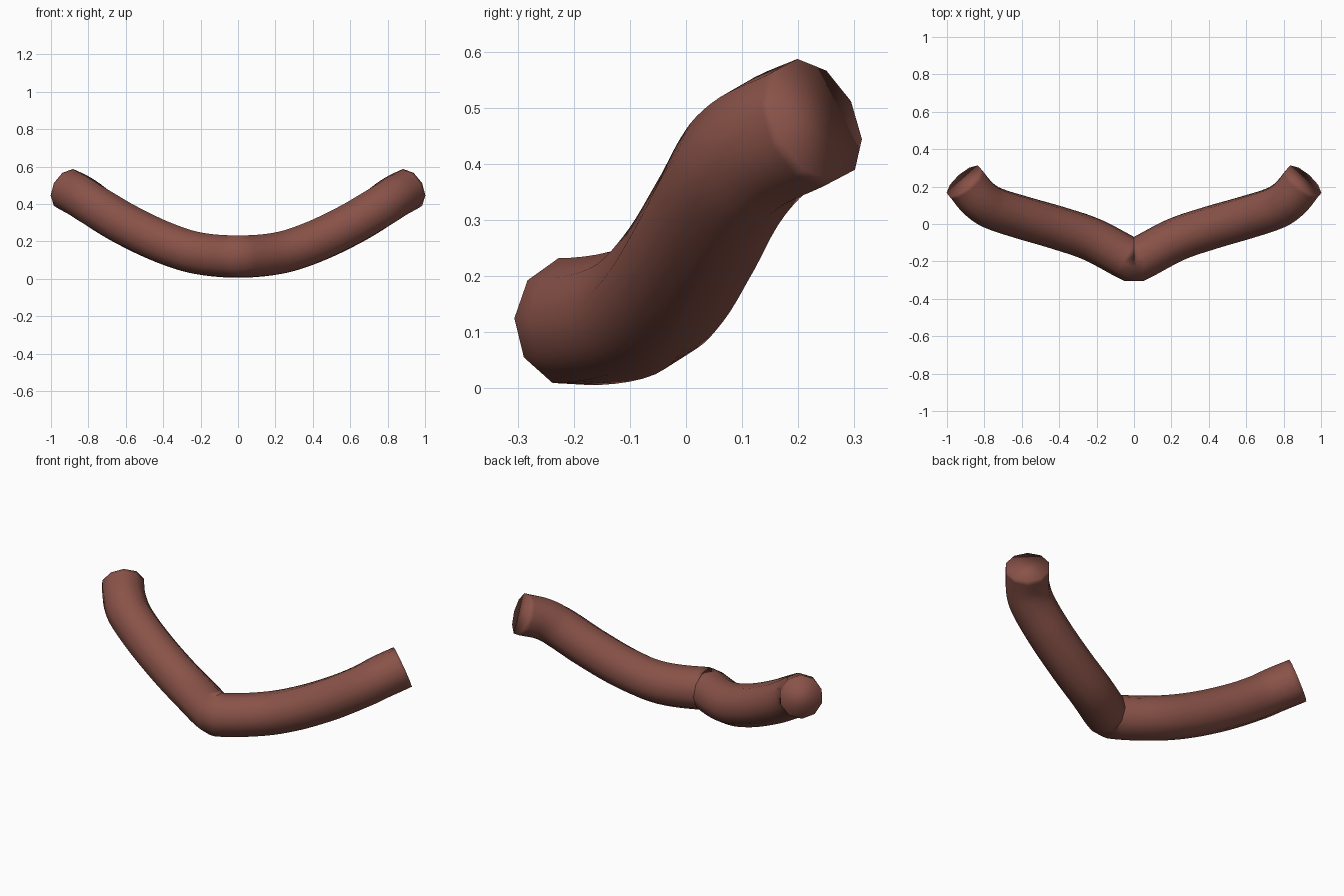
import bpy, bmesh, math
from mathutils import Vector

if "Cube" in bpy.data.objects:
    bpy.data.objects.remove(bpy.data.objects["Cube"])

RADIUS, SIDES, STEPS = 0.117, 10, 5

# centre line of the right half, from the middle kink to the open end
PATH = [Vector(p) for p in [
    (0, -0.2, 0.119), (0.22, -0.085, 0.138), (0.4, -0.023, 0.195), (0.6, 0.035, 0.29),
    (0.76, 0.088, 0.385), (0.835, 0.14, 0.436), (0.91, 0.23, 0.478)]]
START_DIR = Vector((0.9, 0.42, 0.0)).normalized()
END_DIR = Vector((0.62, 0.70, 0.36)).normalized()


def tangent(i):
    if i == 0:
        return START_DIR
    if i == len(PATH) - 1:
        return END_DIR
    return (PATH[i + 1] - PATH[i - 1]).normalized()


def hermite(i, t):
    """Point and direction on segment i of the path."""
    a, b = PATH[i], PATH[i + 1]
    d = (b - a).length
    m, n = tangent(i) * d, tangent(i + 1) * d
    p = (a * (2*t**3 - 3*t**2 + 1) + m * (t**3 - 2*t**2 + t)
         + b * (3*t**2 - 2*t**3) + n * (t**3 - t**2))
    v = (a * (6*t*t - 6*t) + m * (3*t*t - 4*t + 1) + b * (6*t - 6*t*t) + n * (3*t*t - 2*t))
    return p, v.normalized()


def ring(p, d, twist):
    front = Vector((d.y, -d.x, 0)).normalized()
    up = front.cross(d)
    return [p + RADIUS * (front * math.cos(a) + up * math.sin(a))
            for a in (twist + 2 * math.pi * k / SIDES for k in range(SIDES))]


# cross-sections of the right half
segments = len(PATH) - 1
total = segments * STEPS
half = []
for j in range(total + 1):
    i = min(j // STEPS, segments - 1)
    p, d = hermite(i, j / STEPS - i)
    half.append(ring(p, d, math.radians(3 + 15 * j / total)))

# mirrored left half joined to the right half with a wedge at the kink
rings = [[Vector((-v.x, v.y, v.z)) for v in r] for r in reversed(half)] + half

bm = bmesh.new()
loops = [[bm.verts.new(v) for v in r] for r in rings]
for a, b in zip(loops, loops[1:]):
    for k in range(SIDES):
        n = (k + 1) % SIDES
        bm.faces.new((a[k], a[n], b[n], b[k]))
bm.faces.new(loops[0])
bm.faces.new(loops[-1])
bmesh.ops.recalc_face_normals(bm, faces=bm.faces)
for f in bm.faces:
    f.smooth = True

mesh = bpy.data.meshes.new("bent_tube")
bm.to_mesh(mesh)
bm.free()
tube = bpy.data.objects.new("bent_tube", mesh)
bpy.context.collection.objects.link(tube)

# reddish brown surface
mat = bpy.data.materials.new("reddish_brown")
mat.diffuse_color = (0.25, 0.085, 0.065, 1)
mat.use_nodes = True
mat.node_tree.nodes["Principled BSDF"].inputs["Base Color"].default_value = mat.diffuse_color
mesh.materials.append(mat)
